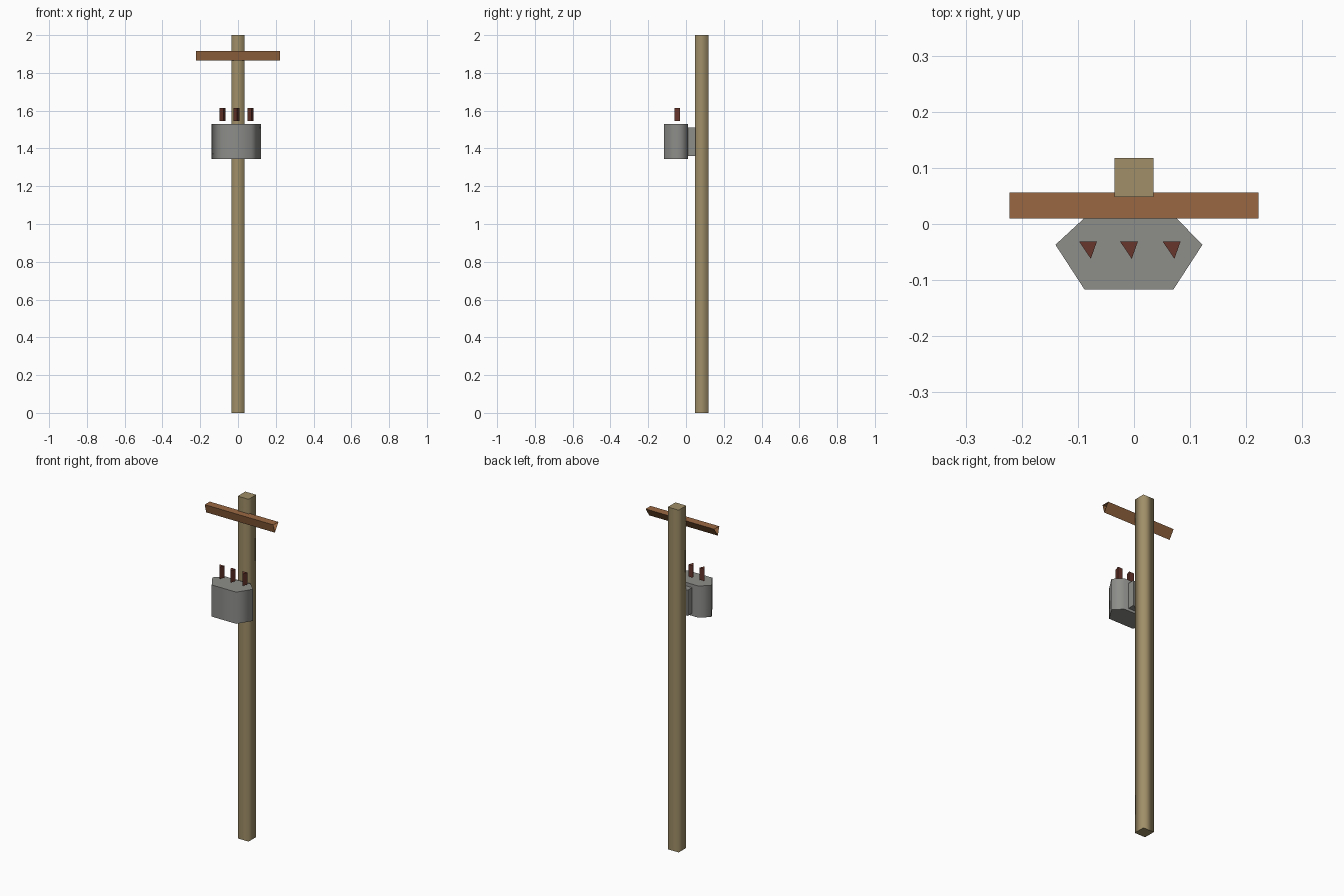
import bpy, bmesh
from mathutils import Vector

if "Cube" in bpy.data.objects:
    bpy.data.objects.remove(bpy.data.objects["Cube"])


def material(name, rgb):
    m = bpy.data.materials.new(name)
    lin = [(c / 255 / 12.92) if c < 11 else ((c / 255 + 0.055) / 1.055) ** 2.4 for c in rgb]
    m.diffuse_color = (*lin, 1)
    m.use_nodes = True
    m.node_tree.nodes["Principled BSDF"].inputs["Base Color"].default_value = m.diffuse_color
    return m


POLE = material("weathered_wood", (160, 143, 104))
ARM = material("brown_wood", (154, 104, 66))
TANK = material("grey_metal", (141, 141, 138))
CLAY = material("dark_red_ceramic", (104, 54, 44))


def prism(name, profile, place, lo, hi, mat, smooth=False, caps=True):
    """Extrude a 2D profile from lo to hi; place(u, v, w) gives the 3D point."""
    bm = bmesh.new()
    a = [bm.verts.new(place(u, v, lo)) for u, v in profile]
    b = [bm.verts.new(place(u, v, hi)) for u, v in profile]
    n = len(profile)
    for i in range(n):
        j = (i + 1) % n
        bm.faces.new((a[i], a[j], b[j], b[i])).smooth = smooth
    ends = [bm.faces.new(a[::-1]), bm.faces.new(b)]
    bmesh.ops.recalc_face_normals(bm, faces=bm.faces)
    if not caps:
        bmesh.ops.delete(bm, geom=ends, context='FACES_ONLY')
    me = bpy.data.meshes.new(name)
    bm.to_mesh(me)
    bm.free()
    me.materials.append(mat)
    ob = bpy.data.objects.new(name, me)
    bpy.context.collection.objects.link(ob)
    return ob


def upright(u, v, w):
    return Vector((u, v, w))


def sideways(u, v, w):
    return Vector((w, u, v))


def rect(x0, x1, y0, y1):
    return [(x0, y0), (x1, y0), (x1, y1), (x0, y1)]


# square pole, shaded smooth around its sides
prism("pole", rect(-0.035, 0.035, 0.048, 0.118), upright, 0, 2, POLE, smooth=True)

# triangular crossarm with open ends
prism("crossarm", [(0.01, 1.915), (0.056, 1.915), (0.023, 1.865)], sideways,
      -0.222, 0.222, ARM, caps=False)

# six-sided transformer tank
prism("transformer_tank",
      [(-0.088, -0.117), (0.07, -0.117), (0.122, -0.037),
       (0.075, 0.011), (-0.088, 0.011), (-0.14, -0.037)],
      upright, 1.345, 1.53, TANK, smooth=True)

# bracket between the tank and the pole
prism("bracket", rect(-0.047, 0.047, 0.008, 0.05), upright, 1.36, 1.51, TANK)

# three triangular insulators above the tank
for i, x in enumerate((-0.082, -0.009, 0.067)):
    prism(f"insulator_{i + 1}",
          [(x - 0.016, -0.031), (x + 0.016, -0.031), (x + 0.005, -0.062)],
          upright, 1.545, 1.615, CLAY)
